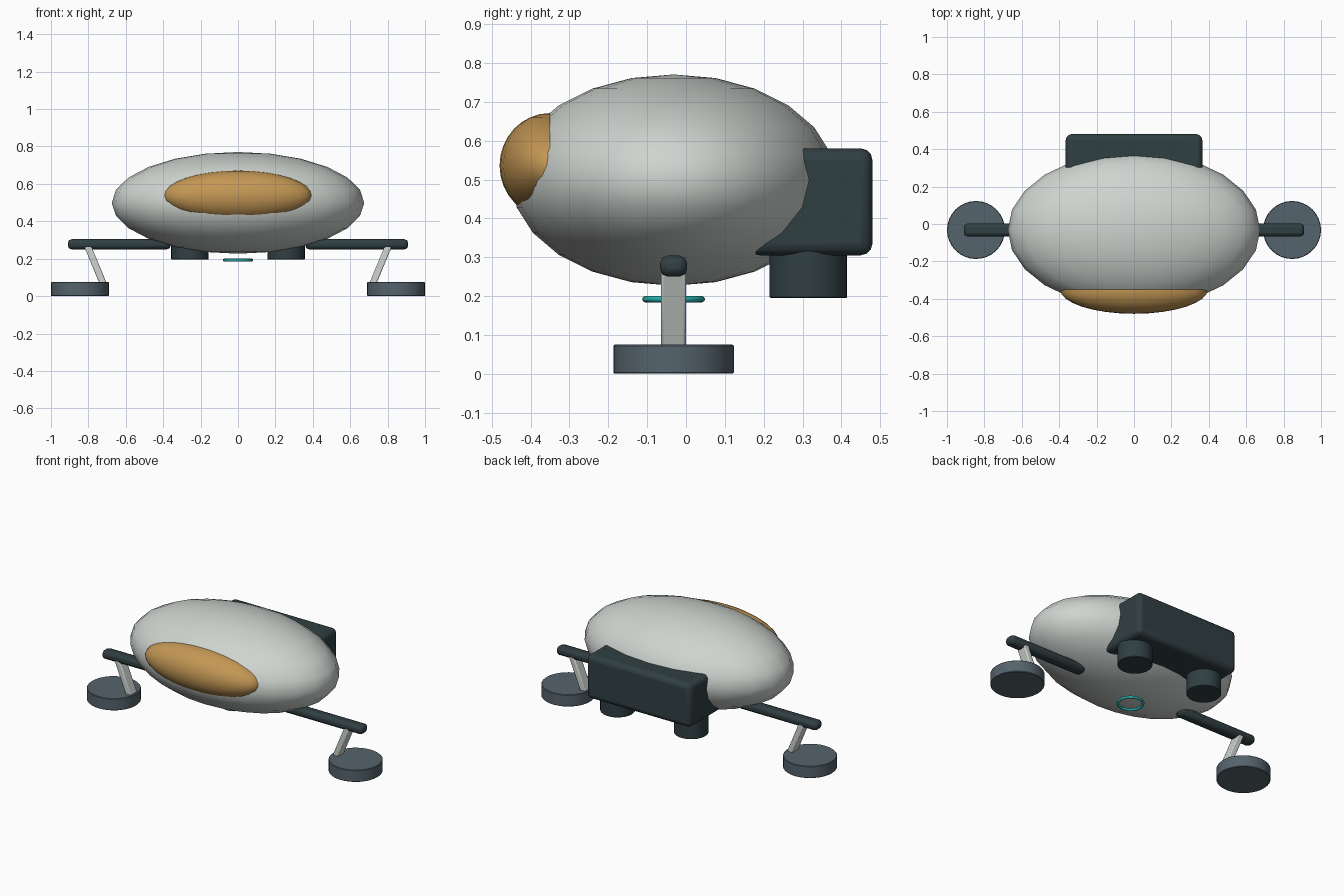
import bpy, math
from mathutils import Vector

if "Cube" in bpy.data.objects:
    bpy.data.objects.remove(bpy.data.objects["Cube"])

CY = -0.032  # fore-aft centre of the hull and legs


def material(name, rgb):
    m = bpy.data.materials.new(name)
    m.diffuse_color = (*rgb, 1)
    m.use_nodes = True
    m.node_tree.nodes["Principled BSDF"].inputs["Base Color"].default_value = m.diffuse_color
    return m


PALE = material("pale_shell", (0.62, 0.66, 0.63))
AMBER = material("amber_glass", (0.55, 0.31, 0.09))
DARK = material("dark_metal", (0.03, 0.05, 0.055))
SLATE = material("slate_metal", (0.09, 0.125, 0.15))
TEAL = material("teal_glow", (0.02, 0.42, 0.40))


def finish(name, mat, bevel=0, segments=2, angle=35):
    o = bpy.context.object
    o.name = name
    o.data.materials.append(mat)
    bpy.ops.object.transform_apply(location=False, rotation=True, scale=True)
    if bevel:
        b = o.modifiers.new("bevel", 'BEVEL')
        b.width, b.segments = bevel, segments
    bpy.ops.object.shade_smooth_by_angle(angle=math.radians(angle))
    return o


def box(name, center, size, mat, bevel, segments=2, tilt=0):
    bpy.ops.mesh.primitive_cube_add(size=1, location=center, rotation=(0, tilt, 0))
    bpy.context.object.scale = size
    return finish(name, mat, bevel, segments)


def drum(name, x, y, r, z0, z1, mat):
    bpy.ops.mesh.primitive_cylinder_add(vertices=32, radius=r, depth=z1 - z0,
                                        location=(x, y, (z0 + z1) / 2))
    return finish(name, mat, 0.003, 1)


# Hull
bpy.ops.mesh.primitive_uv_sphere_add(segments=24, ring_count=12, radius=1,
                                     location=(0, CY, 0.4985))
bpy.context.object.scale = (0.675, 0.418, 0.272)
finish("hull", PALE, angle=60)

# Canopy: front half of an ellipsoid set into the nose
bpy.ops.mesh.primitive_uv_sphere_add(segments=32, ring_count=16, radius=1,
                                     location=(0, -0.35, 0.536))
canopy = bpy.context.object
canopy.scale = (0.395, 0.13, 0.135)
finish("canopy", AMBER, angle=60)
import bmesh
bm = bmesh.new()
bm.from_mesh(canopy.data)
bmesh.ops.bisect_plane(bm, geom=bm.verts[:] + bm.edges[:] + bm.faces[:],
                       plane_co=(0, 0, 0), plane_no=(0, 1, 0), clear_outer=True)
bm.to_mesh(canopy.data)
bm.free()

# Rear engine pack
box("engine_pack", (0, 0.32, 0.4425), (0.73, 0.32, 0.275), DARK, 0.03, 3)

# Belly ring
bpy.ops.mesh.primitive_torus_add(major_radius=0.073, minor_radius=0.008,
                                 major_segments=32, minor_segments=8,
                                 location=(0, CY, 0.192))
finish("belly_ring", TEAL, angle=60)

# Paired nozzles and landing legs
for s, side in ((-1, "left"), (1, "right")):
    drum(side + "_nozzle", s * 0.257, 0.315, 0.1, 0.195, 0.32, DARK)
    box(side + "_arm", (s * 0.635, CY, 0.277), (0.55, 0.07, 0.054), DARK, 0.02, 2)
    top, low = Vector((s * 0.805, CY, 0.27)), Vector((s * 0.718, CY, 0.06))
    d = top - low
    box(side + "_strut", (top + low) / 2, (0.036, 0.064, d.length), PALE, 0.006, 2,
        math.atan2(d.x, d.z))
    drum(side + "_foot", s * 0.845, CY, 0.155, 0, 0.075, SLATE)
